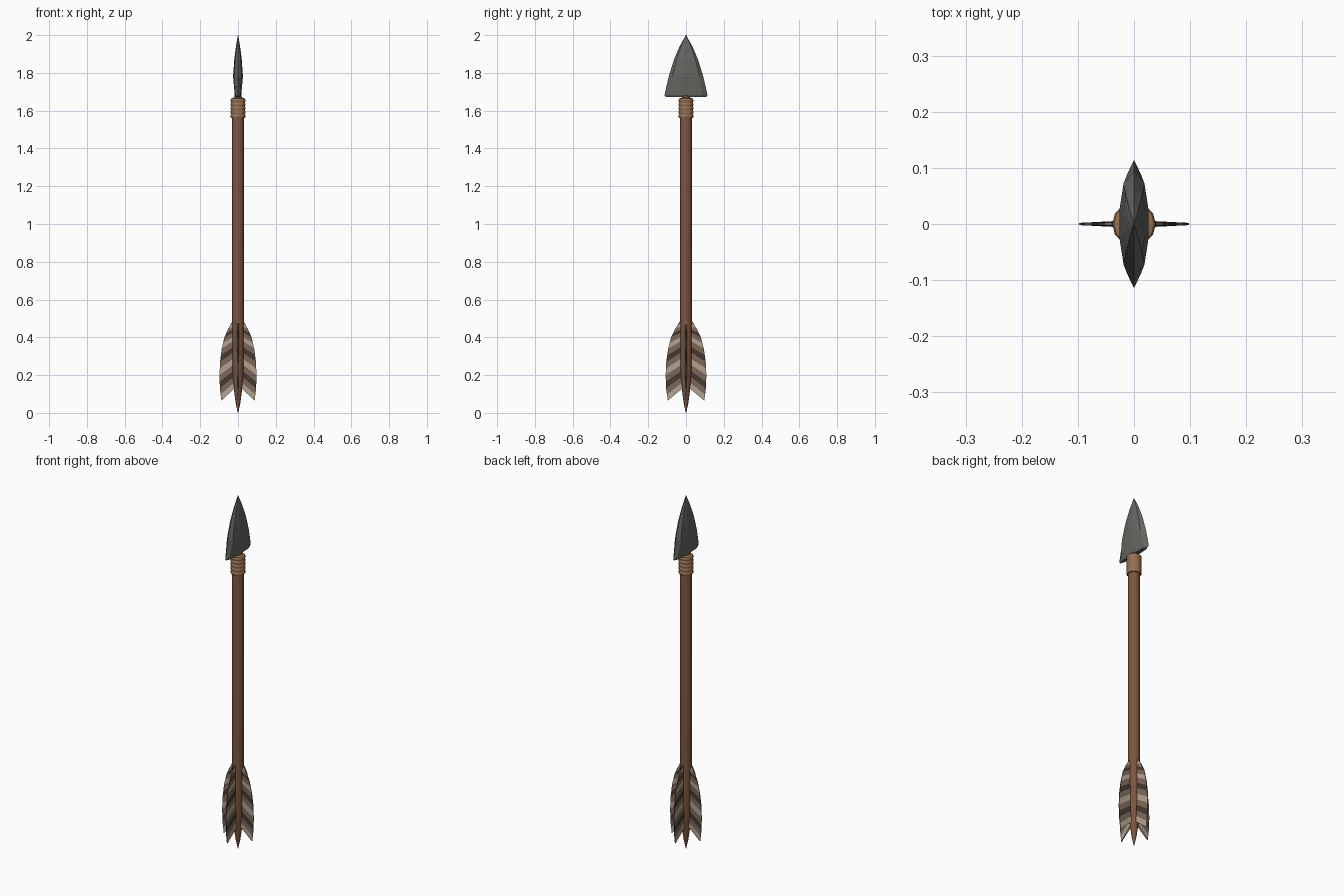
import bpy, bmesh, math
from mathutils import Matrix, Vector

if "Cube" in bpy.data.objects:
    bpy.data.objects.remove(bpy.data.objects["Cube"])


def material(name, rgb):
    m = bpy.data.materials.new(name)
    m.diffuse_color = (*rgb, 1)
    m.use_nodes = True
    m.node_tree.nodes["Principled BSDF"].inputs["Base Color"].default_value = m.diffuse_color
    return m


WOOD = material("wood", (0.20, 0.09, 0.048))
CORD = material("cord", (0.31, 0.17, 0.085))
STONE = material("stone", (0.13, 0.13, 0.12))
CREAM = material("feather_light", (0.45, 0.36, 0.28))
TAN = material("feather_mid", (0.20, 0.14, 0.10))
DARK = material("feather_dark", (0.06, 0.04, 0.03))


def finish(name, bm, mats):
    bmesh.ops.recalc_face_normals(bm, faces=bm.faces)
    mesh = bpy.data.meshes.new(name)
    bm.to_mesh(mesh)
    bm.free()
    for m in mats:
        mesh.materials.append(m)
    obj = bpy.data.objects.new(name, mesh)
    bpy.context.collection.objects.link(obj)
    return obj


def loft(bm, rings):
    """Skin equal-length rings of points and cap both ends."""
    loops = [[bm.verts.new(p) for p in ring] for ring in rings]
    n = len(loops[0])
    for a, b in zip(loops, loops[1:]):
        for i in range(n):
            j = (i + 1) % n
            bm.faces.new((a[i], a[j], b[j], b[i]))
    bm.faces.new(loops[0])
    bm.faces.new(loops[-1])
    return bm


def lathe(name, profile, mat, sides=12):
    rings = [[(r * math.cos(2 * math.pi * i / sides),
               r * math.sin(2 * math.pi * i / sides), z) for i in range(sides)]
             for r, z in profile]
    obj = finish(name, loft(bmesh.new(), rings), [mat])
    for p in obj.data.polygons:
        p.use_smooth = len(p.vertices) == 4
    obj.data.set_sharp_from_angle(angle=math.radians(35))
    return obj


# Shaft with a pointed tail
lathe("shaft", [(0.001, 0), (0.012, 0.05), (0.02, 0.11), (0.029, 0.19),
                (0.031, 0.4), (0.031, 1.6), (0.022, 1.665), (0.012, 1.70)], WOOD)

# Cord wrapping, bulging turn by turn
wrap = [(0.03, 1.56)]
turns, z0, step = 5, 1.56, 0.021
for k in range(turns):
    z = z0 + k * step
    wrap += [(0.036, z + 0.001), (0.039, z + 0.006),
             (0.039, z + 0.015), (0.036, z + 0.020)]
wrap.append((0.022, 1.669))
lathe("cord_wrap", wrap, CORD)

# Arrowhead: faceted blade, wide in y and thin in x
quarter = [(0, 1), (0.72, 0.78), (1, 0.27)]
section = quarter + [(x, -y) for x, y in quarter[::-1]]
section += [(-x, y) for x, y in section[1:-1][::-1]]
levels = [(1.672, 0.106, 0.012), (1.682, 0.114, 0.017), (1.78, 0.092, 0.026),
          (1.87, 0.064, 0.020), (1.94, 0.034, 0.011), (2.0, 0.001, 0.001)]
finish("arrowhead", loft(bmesh.new(), [[(x * t, y * w, z) for x, y in section]
                                       for z, w, t in levels]), [STONE])

# Four feather vanes: (outer radius, outer z, inner z) from front to back
vane = [(0.03, 0.485, 0.48), (0.052, 0.445, 0.46), (0.072, 0.40, 0.43),
        (0.086, 0.34, 0.385), (0.095, 0.27, 0.325), (0.098, 0.20, 0.26),
        (0.096, 0.13, 0.195), (0.088, 0.065, 0.13)]
rows = []
for a, b in zip(vane, vane[1:]):
    rows += [a, tuple((p + q) / 2 for p, q in zip(a, b))]
rows.append(vane[-1])
for k, name in enumerate(["right", "back", "left", "front"]):
    scale = 1.1 if k % 2 else 1.0
    rings = [[(0.018, -0.006, zi), (r * scale, -0.002, zo),
              (r * scale, 0.002, zo), (0.018, 0.006, zi)] for r, zo, zi in rows]
    bm = loft(bmesh.new(), rings)
    bm.transform(Matrix.Rotation(k * math.pi / 2, 4, 'Z'))
    # slanted light and dark bars
    bm.faces.ensure_lookup_table()
    for i, f in enumerate(bm.faces):
        f.material_index = (1, 0, 1, 2)[(i // 4) % 4] if len(rows) > i // 4 + 1 else 0
    finish(name + "_feather", bm, [CREAM, TAN, DARK])
